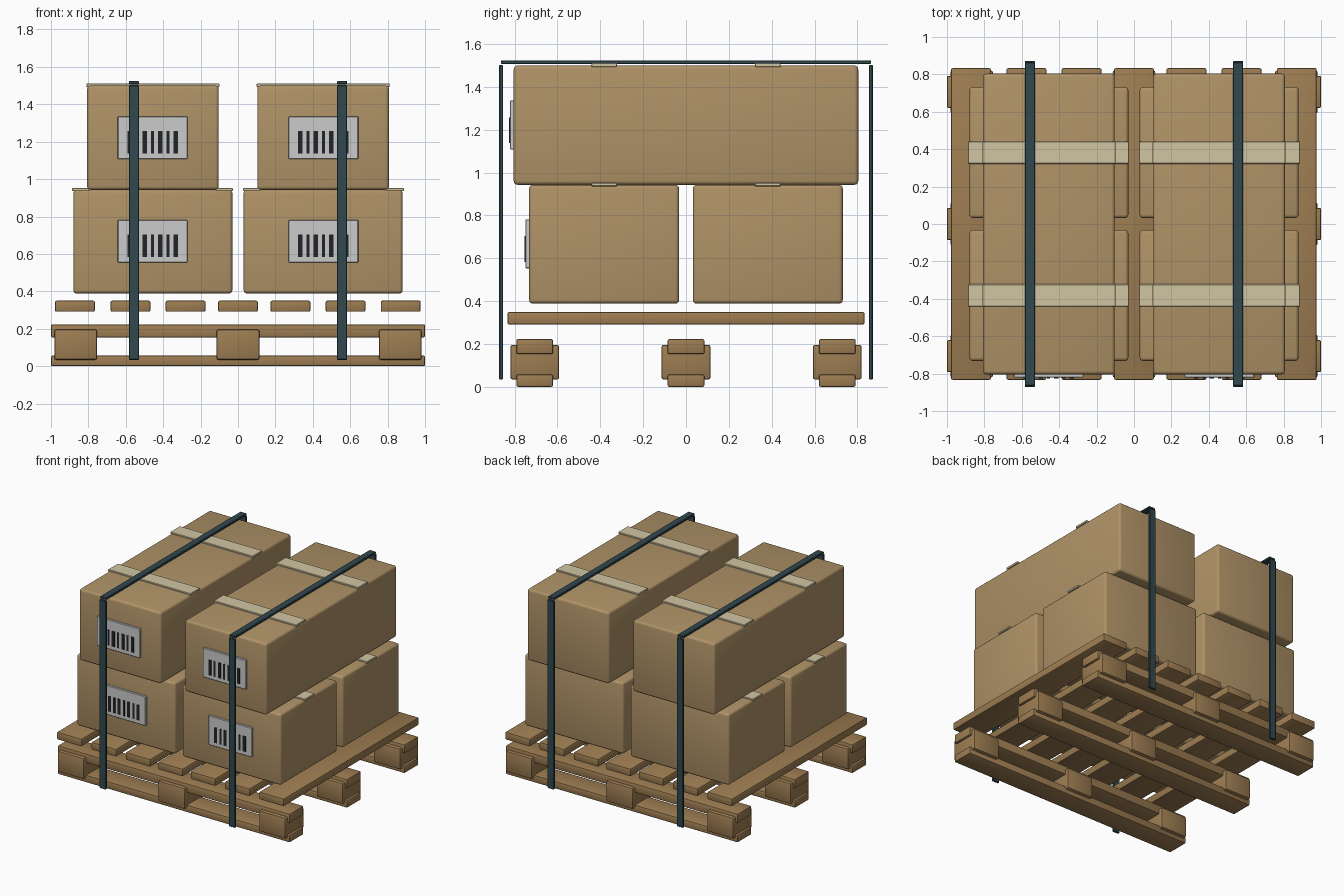
import bpy, bmesh
from mathutils import Matrix, Vector

if "Cube" in bpy.data.objects:
    bpy.data.objects.remove(bpy.data.objects["Cube"])


def material(name, rgb):
    m = bpy.data.materials.new(name)
    m.diffuse_color = (*rgb, 1)
    m.use_nodes = True
    m.node_tree.nodes["Principled BSDF"].inputs["Base Color"].default_value = m.diffuse_color
    return m


WOOD = material("wood", (0.34, 0.205, 0.085))
CARD = material("cardboard", (0.43, 0.29, 0.135))
TAPE = material("tape", (0.64, 0.56, 0.36))
STRAP = material("strap", (0.03, 0.065, 0.08))
LABEL = material("label", (0.68, 0.69, 0.66))
INK = material("ink", (0.015, 0.017, 0.02))


def box(name, x, y, z, mat, bevel=0.0, segments=2):
    """Box from (min, max) ranges, with optional rounded edges."""
    size = Vector((x[1] - x[0], y[1] - y[0], z[1] - z[0]))
    bm = bmesh.new()
    bmesh.ops.create_cube(bm, size=1, matrix=Matrix.Diagonal((*size, 1)))
    me = bpy.data.meshes.new(name)
    bm.to_mesh(me)
    bm.free()
    ob = bpy.data.objects.new(name, me)
    ob.location = (sum(x) / 2, sum(y) / 2, sum(z) / 2)
    me.materials.append(mat)
    bpy.context.collection.objects.link(ob)
    if bevel:
        mod = ob.modifiers.new("rounded_edges", "BEVEL")
        mod.width = bevel
        mod.segments = segments
    return ob


def span(centre, width):
    return (centre - width / 2, centre + width / 2)


# Pallet: three runner pairs with blocks between
for y in (-0.706, 0, 0.706):
    box("bottom_runner", (-1, 1), span(y, 0.172), (0, 0.057), WOOD, 0.008)
    box("top_runner", (-1, 1), span(y, 0.172), (0.153, 0.223), WOOD, 0.008)
    for x in (-0.868, 0, 0.868):
        box("pallet_block", span(x, 0.228), span(y, 0.228), (0.034, 0.196), WOOD, 0.01)

# Deck slats
for x in (-0.872, -0.575, -0.28, 0, 0.28, 0.575, 0.87):
    box("deck_slat", span(x, 0.213), (-0.833, 0.833), (0.291, 0.35), WOOD, 0.008)


# Shipping label with bar pattern on a front face
def label(x, face_y, z):
    box("label", span(x, 0.372), (face_y - 0.018, face_y + 0.002), span(z, 0.228), LABEL, 0.003, 1)
    for i in range(7):
        width = 0.024 if i % 2 == 0 else 0.017
        box("label_bar", span(x + (i - 3) * 0.041, width),
            (face_y - 0.021, face_y - 0.01), span(z - 0.024, 0.12), INK)


for side in (-1, 1):
    # Lower cartons, one tape band each
    for y in (-0.382, 0.382):
        box("lower_carton", span(side * 0.455, 0.85), span(y, 0.70), (0.388, 0.943), CARD, 0.018, 3)
        box("lower_tape", span(side * 0.457, 0.86), span(y, 0.12), (0.936, 0.953), TAPE, 0.003, 1)
        box("upper_tape", span(side * 0.455, 0.712), span(y, 0.12), (1.493, 1.511), TAPE, 0.003, 1)
    # Long upper carton
    box("upper_carton", span(side * 0.455, 0.704), (-0.804, 0.804), (0.943, 1.5), CARD, 0.018, 3)
    label(side * 0.457, -0.732, 0.667)
    label(side * 0.457, -0.804, 1.222)
    # Straps over the load
    strap_x = span(side * 0.557, 0.054)
    box("strap_top", strap_x, (-0.864, 0.864), (1.507, 1.524), STRAP, 0.003, 1)
    for y in (-0.863, 0.863):
        box("strap_side", strap_x, span(y, 0.018), (0.034, 1.502), STRAP, 0.003, 1)

# Smooth the rounded edges, keep flat faces crisp
bpy.ops.object.select_all(action="SELECT")
bpy.context.view_layer.objects.active = bpy.context.selected_objects[0]
bpy.ops.object.convert(target="MESH")
bpy.ops.object.shade_smooth_by_angle(angle=0.6)
